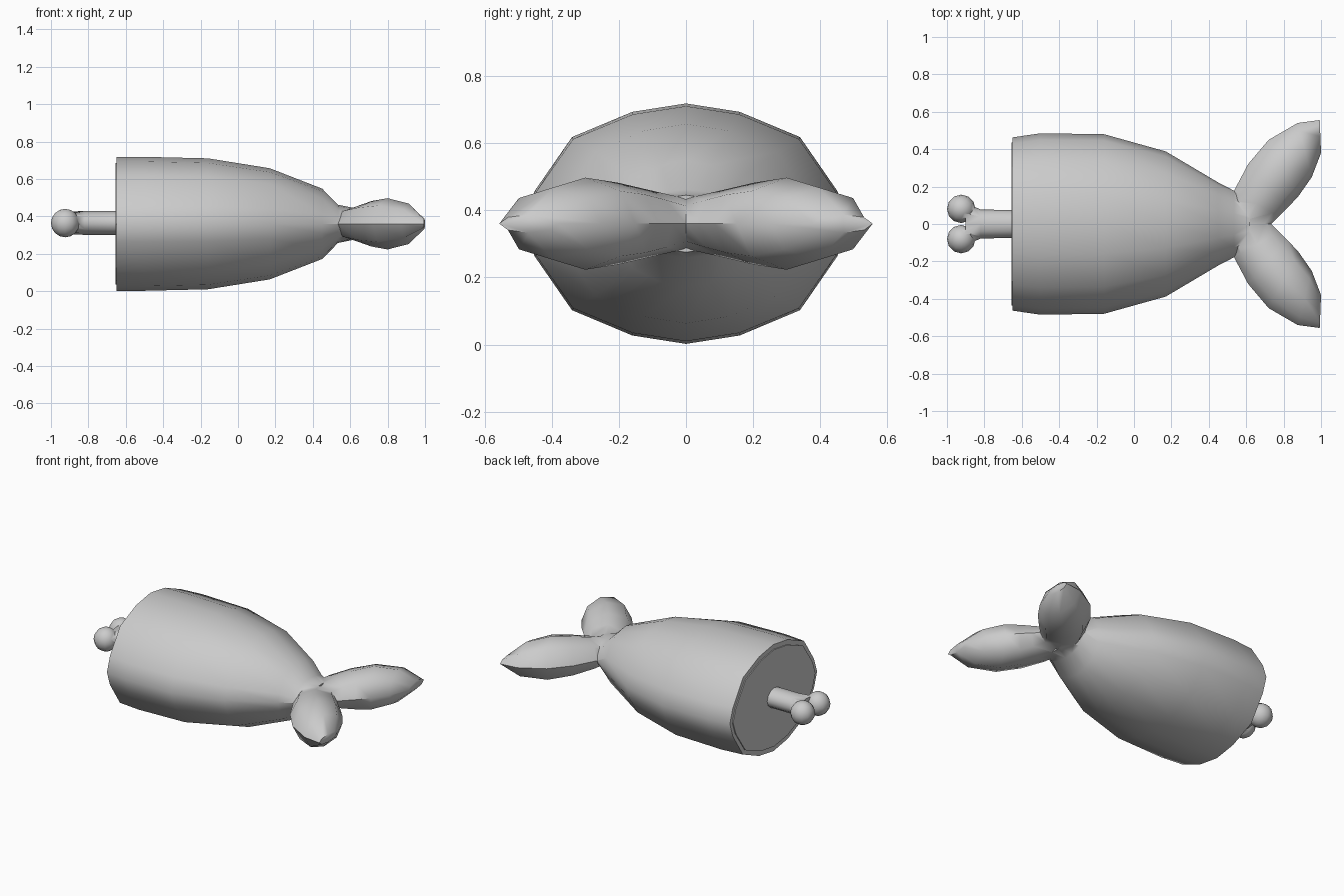
import bpy, bmesh
from math import cos, sin, pi
from mathutils import Vector

if "Cube" in bpy.data.objects:
    bpy.data.objects.remove(bpy.data.objects["Cube"])

CZ = 0.36  # height of the long axis


def loft(name, rings):
    """Closed skin through a list of equally sized point rings."""
    bm = bmesh.new()
    rows = [[bm.verts.new(p) for p in r] for r in rings]
    n = len(rows[0])
    for a, b in zip(rows, rows[1:]):
        for i in range(n):
            j = (i + 1) % n
            bm.faces.new((a[i], a[j], b[j], b[i]))
    bm.faces.new(rows[0])
    bm.faces.new(rows[-1])
    bmesh.ops.recalc_face_normals(bm, faces=bm.faces)
    me = bpy.data.meshes.new(name)
    bm.to_mesh(me)
    bm.free()
    ob = bpy.data.objects.new(name, me)
    bpy.context.collection.objects.link(ob)
    return ob


def activate(ob):
    bpy.ops.object.select_all(action='DESELECT')
    ob.select_set(True)
    bpy.context.view_layer.objects.active = ob


def union(ob, others):
    for o in others:
        m = ob.modifiers.new("union", 'BOOLEAN')
        m.operation, m.solver, m.object = 'UNION', 'EXACT', o
        activate(ob)
        bpy.ops.object.modifier_apply(modifier=m.name)
        bpy.data.objects.remove(o)


def smooth(ob, deg):
    activate(ob)
    bpy.ops.object.shade_smooth_by_angle(angle=deg * pi / 180)


# Body cross-section: one quarter (unit size), mirrored to a full ring
quarter = [(1, 0), (0.93, 0.27), (0.70, 0.72), (0.33, 0.93)]
section = quarter + [(0, 1)] + [(-y, z) for y, z in quarter[::-1]]
section += [(y, -z) for y, z in section[-2:0:-1]]


def body_ring(x, hy, hz):
    return [(x, y * hy, CZ + z * hz) for y, z in section]


# Body tapering to the neck
body = loft("fish_body", [body_ring(*s) for s in [
    (-0.65, 0.463, 0.358), (-0.50, 0.485, 0.358), (-0.16, 0.48, 0.35),
    (0.17, 0.388, 0.297), (0.45, 0.222, 0.188), (0.535, 0.178, 0.102),
    (0.62, 0.13, 0.085)]])

# Tail fin: (outer edge xy, inner edge xy, half thickness), centre to tip
fin = [((0.48, 0.0), (0.735, 0.0), 0.075), ((0.535, 0.178), (0.775, 0.04), 0.10),
       ((0.61, 0.32), (0.82, 0.085), 0.122), ((0.72, 0.45), (0.88, 0.15), 0.137),
       ((0.875, 0.54), (0.95, 0.25), 0.108), ((0.993, 0.556), (1.0, 0.38), 0.027)]


def fin_ring(outer, inner, h, side):
    a, b = Vector(outer), Vector(inner)
    mid, half = (a + b) / 2, (a - b) / 2
    ring = []
    for i in range(8):
        t = i * pi / 4
        p = mid + half * cos(t)
        ring.append((p.x, side * p.y, CZ + h * sin(t)))
    return ring


tail = loft("tail_fin", [fin_ring(*s, -1) for s in fin[:0:-1]]
            + [fin_ring(*s, 1) for s in fin])
union(body, [tail])
smooth(body, 50)

# Cut face, slightly raised inside the rim
cut = loft("cut_face", [body_ring(x, 0.437, 0.325) for x in (-0.64, -0.656)])
smooth(cut, 30)


# Bone: shaft flaring into two knobs
def bone_ring(x, hy, hz):
    return [(x, hy * cos(i * pi / 6), CZ + 0.005 + hz * sin(i * pi / 6)) for i in range(12)]


bone = loft("bone", [bone_ring(*s) for s in [
    (-0.645, 0.075, 0.064), (-0.82, 0.077, 0.064), (-0.90, 0.115, 0.06)]])
knobs = []
for side in (-1, 1):
    bpy.ops.mesh.primitive_uv_sphere_add(segments=12, ring_count=8, radius=0.076,
                                         location=(-0.924, side * 0.081, CZ + 0.004))
    knobs.append(bpy.context.object)
union(bone, knobs)
smooth(bone, 50)
